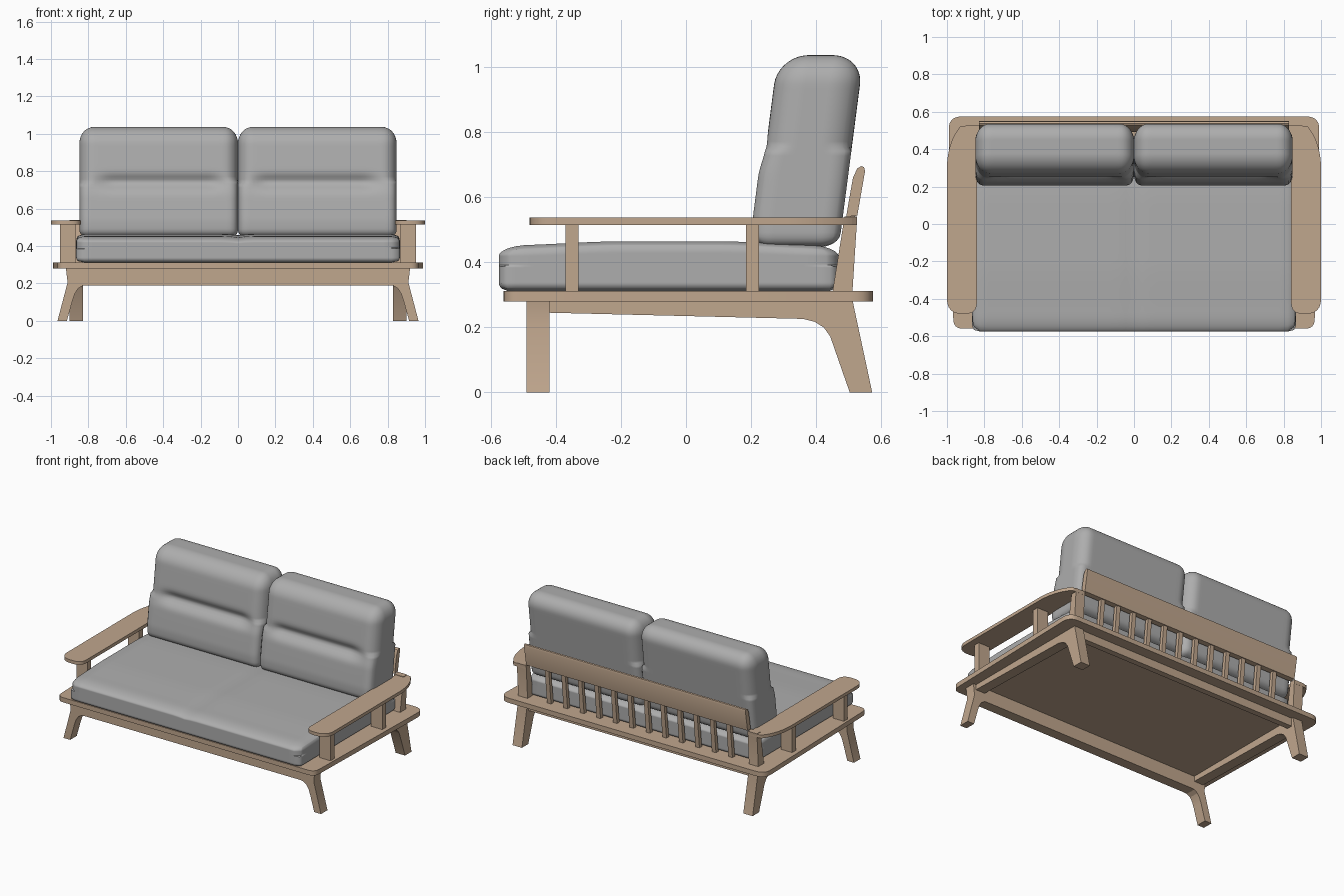
import bpy, bmesh, math
from mathutils import Vector

if "Cube" in bpy.data.objects:
    bpy.data.objects.remove(bpy.data.objects["Cube"])


def material(name, rgb):
    m = bpy.data.materials.new(name)
    m.diffuse_color = (*rgb, 1)
    m.use_nodes = True
    m.node_tree.nodes["Principled BSDF"].inputs["Base Color"].default_value = m.diffuse_color
    return m


WOOD = material("light wood", (0.53, 0.385, 0.27))
GREY = material("grey fabric", (0.42, 0.42, 0.42))


def finish(name, bm, mat, angle):
    bmesh.ops.recalc_face_normals(bm, faces=bm.faces)
    me = bpy.data.meshes.new(name)
    bm.to_mesh(me)
    bm.free()
    ob = bpy.data.objects.new(name, me)
    bpy.context.collection.objects.link(ob)
    me.materials.append(mat)
    bpy.ops.object.select_all(action='DESELECT')
    ob.select_set(True)
    bpy.context.view_layer.objects.active = ob
    bpy.ops.object.shade_smooth_by_angle(angle=math.radians(angle))
    return ob


def prism(name, pts, axis, a, b, mat=WOOD):
    """Extrude a 2D outline along an axis (0 = x, 1 = y, 2 = z) from a to b."""
    def place(p, t):
        c = list(p)
        c.insert(axis, t)
        return c
    bm = bmesh.new()
    face = bm.faces.new([bm.verts.new(place(p, a)) for p in pts])
    ext = bmesh.ops.extrude_face_region(bm, geom=[face])
    shift = Vector(place((0, 0), b - a))
    bmesh.ops.translate(bm, vec=shift,
                        verts=[v for v in ext["geom"] if isinstance(v, bmesh.types.BMVert)])
    return finish(name, bm, mat, 25)


def rounded(corners, steps=6):
    """Outline from (x, y, radius) corners, each softened by a small curve."""
    out = []
    n = len(corners)
    for i, (x, y, r) in enumerate(corners):
        c = Vector((x, y))
        if r == 0:
            out.append((x, y))
            continue
        p = c + (Vector(corners[i - 1][:2]) - c).normalized() * r
        q = c + (Vector(corners[(i + 1) % n][:2]) - c).normalized() * r
        for k in range(steps + 1):
            t = k / steps
            out.append(tuple(p * (1 - t) ** 2 + c * 2 * t * (1 - t) + q * t * t))
    return out


def cushion(name, lo, hi, r_top, r_bottom, deform, cuts=34):
    """Rounded box with its own radii for top and bottom, then a shape function."""
    lo, hi = Vector(lo), Vector(hi)
    mid, half = (lo + hi) / 2, (hi - lo) / 2
    bm = bmesh.new()
    bmesh.ops.create_cube(bm, size=2)
    bmesh.ops.subdivide_edges(bm, edges=bm.edges[:], cuts=cuts, use_grid_fill=True)
    for v in bm.verts:
        unit = v.co.copy()
        r = r_top if unit.z > 0 else r_bottom
        p = Vector([unit[i] * half[i] for i in range(3)])
        core = Vector([max(-(half[i] - r[i]), min(half[i] - r[i], p[i])) for i in range(3)])
        d = Vector([(p[i] - core[i]) / r[i] for i in range(3)])
        if d.length > 0:
            d.normalize()
        p = core + Vector([d[i] * r[i] for i in range(3)])
        v.co = deform(mid + p, unit)
    return finish(name, bm, GREY, 60)


def smooth(a, b, t):
    t = max(0, min(1, (t - a) / (b - a)))
    return t * t * (3 - 2 * t)


# Deck slab, slightly wider at the back
prism("deck", rounded([(-0.965, -0.56, 0.05), (0.965, -0.56, 0.05),
                       (0.992, 0.575, 0.07), (-0.992, 0.575, 0.07)]), 2, 0.28, 0.312)

# Front frame: rail and splayed legs in one outline
half_front = [(0.92, 0.28), (0.911, 0.205), (0.965, 0), (0.915, 0), (0.884, 0.11),
              (0.872, 0.145), (0.855, 0.172), (0.83, 0.188), (0.80, 0.19)]
prism("front_frame", half_front + [(-x, z) for x, z in reversed(half_front)], 1, -0.49, -0.42)

# Back rail under the deck
prism("back_rail", [(0.46, 0.28), (0.46, 0.225), (0.50, 0.225), (0.50, 0.28)], 0, -0.84, 0.84)

for s, side in ((-1, "left"), (1, "right")):
    # Side rail, back leg and leaning back post in one outline
    prism(side + "_side_frame",
          [(-0.42, 0.28), (-0.42, 0.245), (0.36, 0.226), (0.395, 0.217), (0.423, 0.2),
           (0.443, 0.172), (0.503, 0), (0.572, 0), (0.51, 0.29), (0.526, 0.54),
           (0.487, 0.54), (0.447, 0.29)], 0, s * 0.83, s * 0.90)
    # Flat arm with softened outer corners
    prism(side + "_arm", rounded([(s * 0.84, -0.48, 0.06), (s * 1.0, -0.48, 0.08),
                                  (s * 1.0, 0.36, 0.06), (s * 0.965, 0.48, 0.06),
                                  (s * 0.925, 0.525, 0.02), (s * 0.84, 0.525, 0)]),
          2, 0.515, 0.537)
    # Arm supports
    for y, place in ((-0.35, "front"), (0.204, "back")):
        prism(f"{side}_{place}_arm_post",
              [(s * 0.87, y - 0.02), (s * 0.953, y - 0.02),
               (s * 0.953, y + 0.02), (s * 0.87, y + 0.02)], 2, 0.31, 0.517)

# Leaning top board of the back
prism("back_board", [(0.492, 0.54), (0.526, 0.543), (0.55, 0.68), (0.547, 0.692),
                     (0.538, 0.695), (0.526, 0.688), (0.513, 0.66), (0.504, 0.61)],
      0, -0.83, 0.83)

# Row of back slats
for i in range(12):
    x = -0.68 + i * 1.36 / 11
    prism(f"back_slat_{i + 1}", [(0.468, 0.30), (0.494, 0.30), (0.521, 0.56), (0.497, 0.56)],
          0, x - 0.015, x + 0.015)


# Seat cushion with a soft crown and a faint middle dip
def seat_shape(p, u):
    top = smooth(0.38, 0.45, p.z)
    p.z -= top * 0.012 * smooth(0.15, 0.5, abs(p.y + 0.05))
    p.z -= top * 0.006 * max(0, 1 - abs(p.x) / 0.06)
    return p


cushion("seat_cushion", (-0.865, -0.575, 0.312), (0.865, 0.468, 0.464),
        (0.03, 0.09, 0.035), (0.03, 0.03, 0.025), seat_shape, 39)


# Back cushions: lean, fuller lower half, stitched crease across the front
def back_shape(p, u):
    z = p.z
    front = smooth(0.05, 0.9, (0.0 - p.y) / 0.13)
    x = abs(p.x)
    mask = smooth(0.04, 0.16, x) * (1 - smooth(0.66, 0.80, x))
    lower = (1 - smooth(0.66, 0.76, z)) * smooth(0.44, 0.55, z)
    p.y += front * (0.03 * mask * math.exp(-((z - 0.74) / 0.035) ** 2) - 0.012 * lower)
    p.y += 0.338 + 0.13 * (z - 0.45)
    return p


for s, side in ((-1, "left"), (1, "right")):
    cushion(side + "_back_cushion", (min(0, s * 0.848), -0.132, 0.447),
            (max(0, s * 0.848), 0.132, 1.036),
            (0.075, 0.095, 0.09), (0.04, 0.06, 0.04), back_shape, 39)
